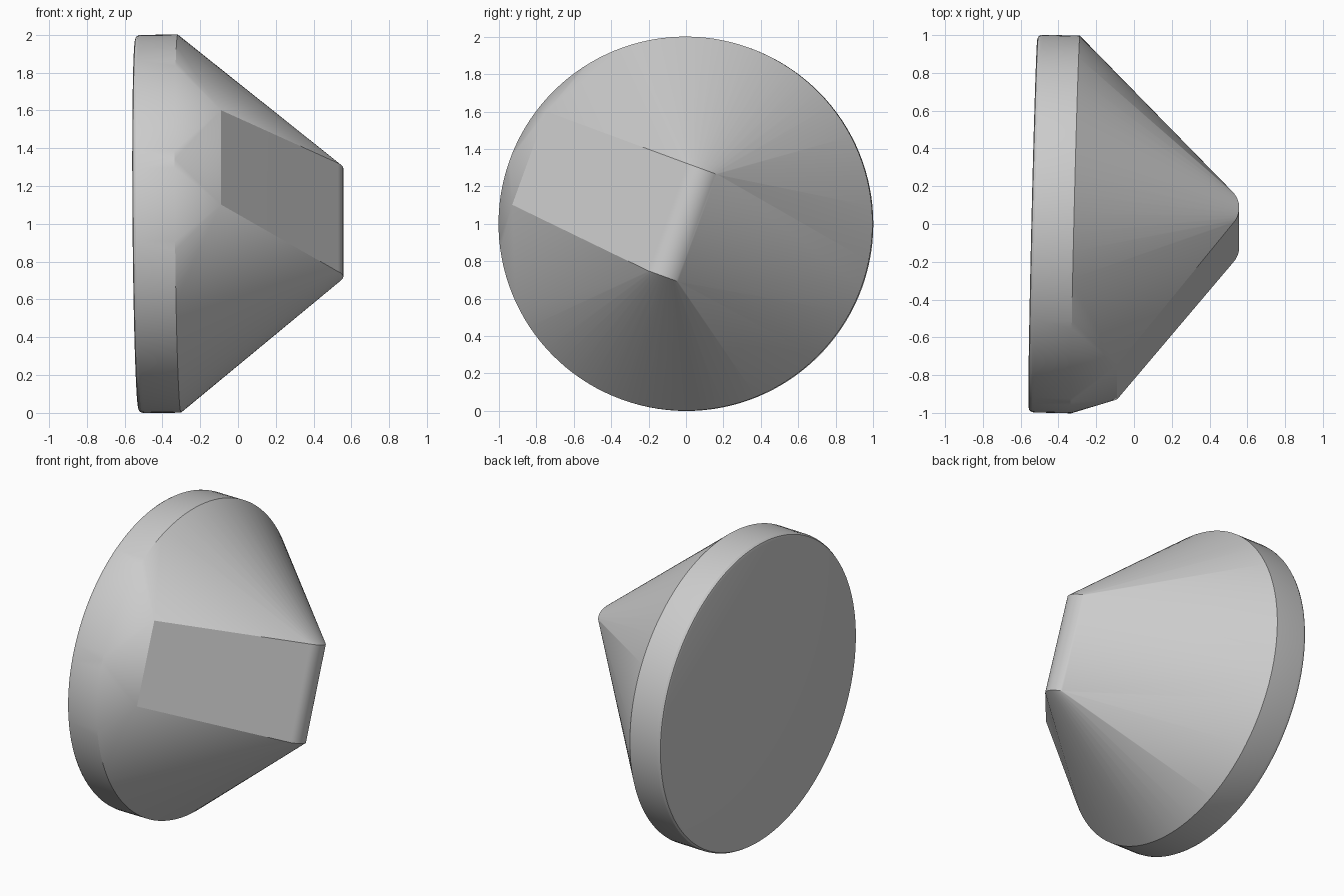
import bpy, bmesh
from math import radians, sin, cos, tau
from mathutils import Matrix, Vector

cube = bpy.data.objects.get("Cube")
if cube:
    bpy.data.objects.remove(cube, do_unlink=True)

SEGMENTS = 128
bm = bmesh.new()


def add_ring(radius, height, matrix, count):
    for i in range(count):
        a = tau * i / count
        bm.verts.new(matrix @ Vector((radius * cos(a), radius * sin(a), height)))


# Slightly tilted base disc with a rounded back rim
disc = Matrix.Translation((0, 0, -0.4225)) @ Matrix.Rotation(-0.025, 4, 'Y')
for radius, height in [(0.975, -0.1125), (0.99, -0.108), (0.998, -0.095),
                       (1, -0.08), (1, 0.1125)]:
    add_ring(radius, height, disc, SEGMENTS)

# Rounded ridge bar at the tip
bar = Matrix.Translation((-0.019, 0, 0.424)) @ Matrix.Rotation(radians(90), 4, 'X')
for end in (-0.305, 0.305):
    add_ring(0.133, end, bar, 64)

# Two raised corners beside the rim
for v in (-0.222, 0.309):
    bm.verts.new((-0.908, v, -0.09))

# Wrap everything in one convex skin
hull = bmesh.ops.convex_hull(bm, input=bm.verts[:])
inner = {g for g in hull["geom_interior"] + hull["geom_unused"]
         if isinstance(g, bmesh.types.BMVert)}
bmesh.ops.delete(bm, geom=list(inner), context='VERTS')
bmesh.ops.delete(bm, geom=[v for v in bm.verts if not v.link_faces], context='VERTS')
bmesh.ops.dissolve_limit(bm, angle_limit=radians(0.2), verts=bm.verts[:],
                         edges=bm.edges[:])

# Turn the tip toward +x and roll it about that axis
roll = Matrix.Rotation(radians(-20), 4, 'X')
to_side = Matrix(((0, 0, 1, 0), (1, 0, 0, 0), (0, 1, 0, 0), (0, 0, 0, 1)))
bm.transform(Matrix.Translation((0, 0, 1)) @ roll @ to_side)
bmesh.ops.recalc_face_normals(bm, faces=bm.faces[:])

mesh = bpy.data.meshes.new("tapered_knob")
bm.to_mesh(mesh)
bm.free()

knob = bpy.data.objects.new("tapered_knob", mesh)
bpy.context.collection.objects.link(knob)

# Plain grey
grey = bpy.data.materials.new("light_grey")
grey.use_nodes = True
colour = (0.6, 0.6, 0.6, 1)
grey.diffuse_color = colour
grey.node_tree.nodes["Principled BSDF"].inputs["Base Color"].default_value = colour
mesh.materials.append(grey)

bpy.ops.object.select_all(action='DESELECT')
knob.select_set(True)
bpy.context.view_layer.objects.active = knob
bpy.ops.object.shade_smooth_by_angle(angle=radians(20))
